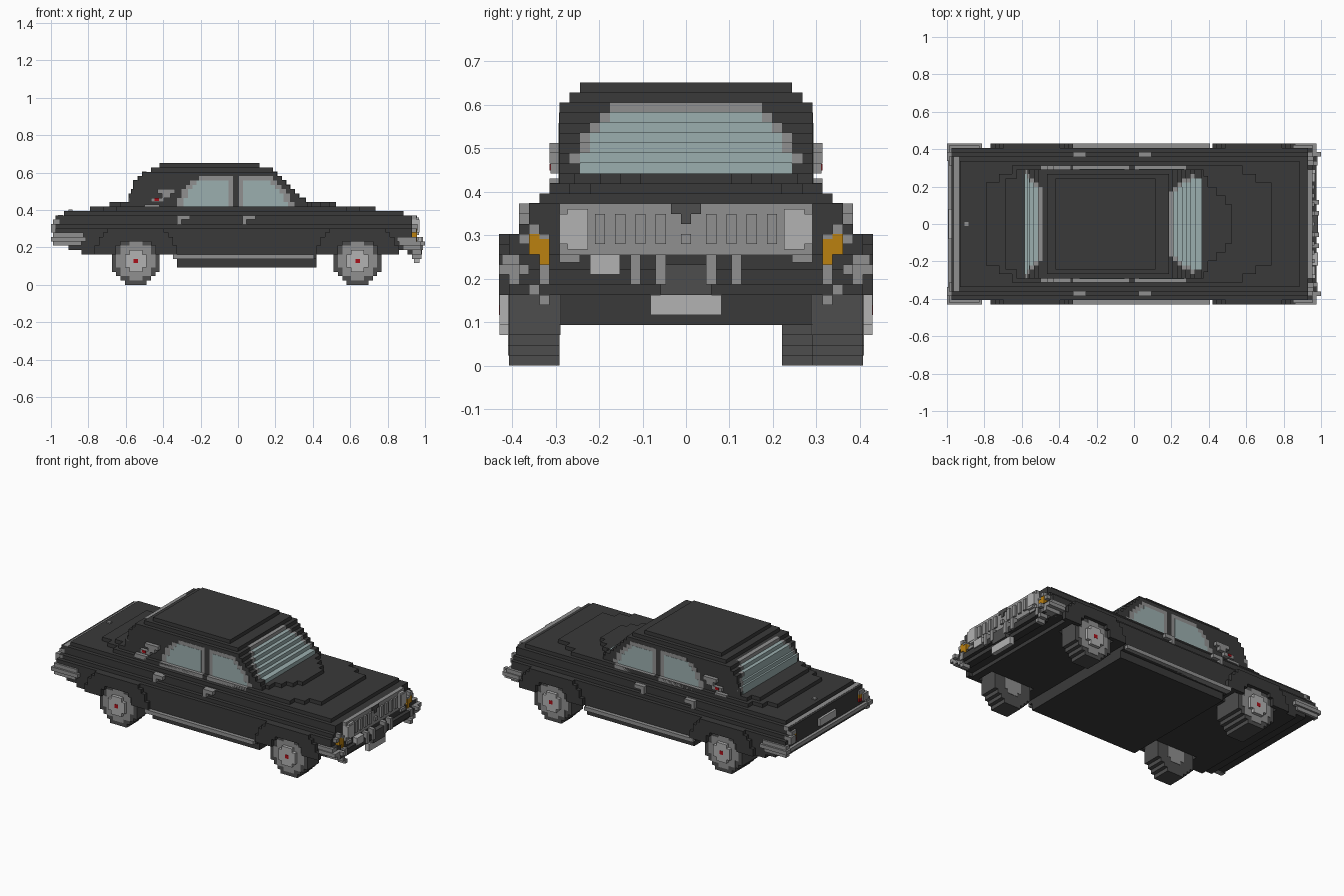
import bpy, bmesh
from mathutils import Matrix, Vector

if "Cube" in bpy.data.objects:
    bpy.data.objects.remove(bpy.data.objects["Cube"])

U = 1 / 43  # one voxel


def material(name, r, g, b):
    m = bpy.data.materials.new(name)
    m.diffuse_color = (r, g, b, 1)
    m.use_nodes = True
    m.node_tree.nodes["Principled BSDF"].inputs["Base Color"].default_value = m.diffuse_color
    return m


BLACK = material("black_paint", .042, .042, .042)
RUBBER = material("rubber", .075, .075, .075)
CHROME = material("chrome", .28, .28, .28)
LIGHT = material("pale_metal", .45, .45, .45)
GLASS = material("glass", .33, .43, .43)
AMBER = material("amber", .5, .22, .005)
RED = material("red", .4, .005, .01)


def part(name, boxes, mat, mirror=False):
    """Boxes are (x0, x1, y0, y1, z0, z1) in voxels; mirror repeats them on -y."""
    bm = bmesh.new()
    for x0, x1, y0, y1, z0, z1 in boxes:
        for a, b in ([(y0, y1), (-y1, -y0)] if mirror else [(y0, y1)]):
            c = Vector(((x0 + x1) / 2, (a + b) / 2, (z0 + z1) / 2)) * U
            s = Vector((x1 - x0, b - a, z1 - z0, 43)) * U
            bmesh.ops.create_cube(bm, size=1, matrix=Matrix.Translation(c) @ Matrix.Diagonal(s))
    me = bpy.data.meshes.new(name)
    bm.to_mesh(me)
    bm.free()
    me.materials.append(mat)
    ob = bpy.data.objects.new(name, me)
    bpy.context.collection.objects.link(ob)
    return ob


def layer(x0, x1, hw, z0, z1):
    return (x0, x1, -hw, hw, z0, z1)


AXLES = (-23.5, 27.5)
# z level: (outer half length, opening half length) of the wheel arches
ARCH = {7: (9.5, 4.5), 8: (9.5, 4.5), 9: (8.5, 3.5), 10: (8.5, 0), 11: (7.5, 0), 12: (6.5, 0)}
WELL = {7: 6.5, 8: 6.5, 9: 5.5, 10: 4.5}
ENDS = {7: (-36, 36), 8: (-39, 39), 9: (-42, 41), 10: (-42, 41)}

# Lower body, stacked layers with open wheel wells
body = [layer(-14, 18, 16.5, 4, 6), layer(-15, 18, 17.5, 6, 7),
        layer(-42, 40, 17.5, 11, 13), layer(-42, 40, 16.5, 13, 14),
        layer(-42, 40, 15.5, 14, 16)]
for z, (a, b) in ENDS.items():
    gap = WELL[z]
    body.append(layer(a, b, 12.4, z, z + 1))
    stops = [a, AXLES[0] - gap, AXLES[0] + gap, AXLES[1] - gap, AXLES[1] + gap, b]
    for i in (0, 2, 4):
        body.append(layer(stops[i], stops[i + 1], 17.5, z, z + 1))
part("lower_body", body, BLACK)

# Hood and trunk steps with rounded ends
part("hood_and_trunk", [
    layer(-40, 38, 14.5, 16, 17),
    layer(-28, 25, 13.5, 17, 18), layer(-31, 28, 11.5, 17, 18), layer(-34, 31.6, 9.5, 17, 18),
    layer(-27, -24, 12.5, 18, 19), layer(-29.5, -24, 10.5, 18, 19),
    layer(12, 17, 11, 18, 19), layer(12, 19, 8.5, 18, 19),
    layer(12, 21, 6.5, 18, 19), layer(12, 22.5, 4.5, 18, 19)], BLACK)

# Wheel arch flares
flares = []
for c in AXLES:
    for z, (o, i) in ARCH.items():
        if i:
            flares += [(c - o, c - i, 17.4, 18.5, z, z + 1), (c + i, c + o, 17.4, 18.5, z, z + 1)]
        else:
            flares.append((c - o, c + o, 17.4, 18.5, z, z + 1))
part("wheel_arches", flares, BLACK, True)

# Cabin layers: z, rear x, front x, half width
CABIN = [(18, -25, 16, 12.5), (19, -25, 15.5, 12.5), (20, -25, 14, 12.5), (21, -24.5, 13, 12.5),
         (22, -24, 12, 12.5), (23, -24, 11, 12.5), (24, -23, 10, 12.5), (25, -22, 9, 12.5),
         (26, -20, 8, 11.5), (27, -18, 5, 10.5)]
part("cabin", [layer(a, b, h, z, z + 1) for z, a, b, h in CABIN], BLACK)

# Front and rear windows follow the cabin steps
WIDTH = {19: 10.5, 20: 11.5, 21: 10.5, 22: 10.5, 23: 9.5, 24: 8.5, 25: 7.5}
frames, panes = [], []
for z, a, b, h in CABIN:
    if z in WIDTH:
        w = WIDTH[z]
        frames += [layer(b - 1.5, b + .06, w, z, z + 1.03), layer(a - .06, a + 1, w + 1, z, z + 1.03)]
        if z < 25:
            g = w - (0 if z == 19 else 1)
            panes += [layer(b - 1.5, b + .12, g, z, z + 1.06), layer(a - .12, a + 1, g + 1, z, z + 1.06)]
part("end_window_frames", frames, CHROME)
part("end_window_glass", panes, GLASS)

# Side windows
REAR_EDGE = [-14, -14, -14, -13, -13, -12, -11, -9]
FRONT_EDGE = [12, 13, 12, 12, 11, 10, 9, 8]
frames, panes = [], []
for i, (r, f) in enumerate(zip(REAR_EDGE, FRONT_EDGE)):
    z = 17 + i
    frames += [(r, -1.2, 12, 12.55, z, z + 1), (.2, f, 12, 12.55, z, z + 1)]
    if 0 < i < 7:
        panes += [(r + 1.5, -2.2, 12, 12.6, z, z + 1), (1.2, f - 1.5, 12, 12.6, z, z + 1)]
frames += [(-14, -1.2, 12, 13.5, 17, 18.05), (.2, 12, 12, 13.5, 17, 18.05)]
part("side_window_frames", frames, CHROME, True)
part("side_window_glass", panes, GLASS, True)

# Rear pillar ornament
part("pillar_ornament", [(-18.5, -14.5, 12, 13.5, 21, 22), (-20, -17, 12, 13.4, 19, 20),
                         (-17.5, -15.5, 12, 13.5, 20, 21), (-21.5, -18, 12, 13.5, 17.5, 18.5)], CHROME, True)
part("ornament_centre", [(-19.2, -18.2, 12, 13.5, 19.3, 19.95)], RED, True)

# Door handles and sill trims
part("door_handles", [(x, x + 3, 15, 16.5, 15, 16) for x in (-14, 1)]
     + [(x, x + 1, 15, 16.5, 14, 15) for x in (-14, 1)], CHROME, True)
part("sill_trim", [(-15, 17.5, 17, 18.5, 6, 7)], CHROME, True)


# Wheels: stepped discs
def disc(cx, rows, y0, y1, z=5.5):
    n = len(rows)
    return [(cx - w / 2, cx + w / 2, y0, y1, z - n / 2 + i, z + 1 - n / 2 + i) for i, w in enumerate(rows)]


tyres, rims, hubs, caps = [], [], [], []
for c in AXLES:
    tyres += disc(c, [5, 7, 9, 11, 11, 11, 11, 11, 9, 7, 5], 12.5, 17.5)
    rims += disc(c, [3, 7, 7, 9, 9, 9, 7, 7, 3], 17, 17.6)
    rims += disc(c, [3, 5, 5, 5, 3], 12.4, 13)
    hubs += disc(c, [3, 5, 5, 5, 3], 17.5, 18.45)
    caps += [(c - .5, c + .5, 17.5, 18.5, 5, 6)]
part("tyres", tyres, RUBBER, True)
part("rims", rims, CHROME, True)
part("hubs", hubs, LIGHT, True)
part("hub_centres", caps, RED, True)
part("inner_rear_tyre", disc(AXLES[0], [5, 7, 9, 11, 11, 11, 11], 9.5, 12.5, 3.5), RUBBER)

# Grille with raised slats
part("grille", [layer(40, 41, 12.5, 11, 16)], CHROME)
part("grille_slats", [(41, 41.5, y - .5, y + .5, 12, 15) for y in (-8.5, -6.5, -4.5, -2.5, 2.5, 4.5, 6.5, 8.5)]
     + [(41, 41.5, -.5, .5, 12, 13)], CHROME)
part("grille_notch", [layer(41, 41.2, 1.5, 15, 16), layer(41, 41.2, .5, 14, 15)], RUBBER)
part("headlights", [(40, 41.7, 10.2, 12.5, 12, 15), (40, 41.6, 9.7, 11.7, 11.5, 15.5)], LIGHT, True)
part("front_indicators", [(40, 41.2, 13.5, 15.5, 11, 12.5), (40, 41.2, 14.5, 15.5, 12, 13),
                          (40, 41.2, 13.5, 14.5, 10, 11)], AMBER, True)
part("indicator_frames", [(39, 41.3, 14.5, 15.5, 13, 14), (40, 41, 15.5, 16.5, 12, 13),
                          (39, 41.3, 13.5, 14.5, 12.5, 13)], CHROME, True)

# Front bumper, guards, lamps and plate
part("front_bumper", [layer(39, 41, 14.5, 7, 8), layer(41, 42, 16.5, 8, 9.5)], BLACK)
part("bumper_corners", [(37, 42, 16.5, 18.5, 9, 10), (36.5, 41, 16.5, 18.2, 10, 11),
                        (38, 42, 15.5, 17.5, 8, 9), (41, 43, 15.5, 16.5, 9, 10),
                        (40, 42.2, 13.5, 14.5, 6, 7), (41, 42.2, 13.5, 14.5, 8, 10),
                        (40, 42.2, 14.5, 15.5, 7, 8)], CHROME, True)
part("bumper_guards", [(41, 42.5, 4.5, 5.5, 8, 11), (41, 42.5, 2, 3, 8, 11),
                       (40, 41.5, 10.5, 12.5, 10.2, 11)], CHROME, True)
part("lower_intake", [layer(40, 42.3, 2.5, 7, 10)], RUBBER)
part("fog_light", [(41, 42.3, -9.5, -6.5, 9, 11)], LIGHT)
part("front_plate", [layer(40.5, 41.7, 3.5, 5, 7)], LIGHT)

# Rear bumper, lamps, trim and plate
part("rear_bumper", [(-43, -35, 16.5, 18.5, 10, 11), (-42.5, -36, 16.5, 18, 9, 10),
                     (-42.5, -35.5, 16.5, 18, 11, 12)], CHROME, True)
part("rear_bumper_bar", [layer(-42.8, -41.5, 17, 10, 11)], CHROME)
part("tail_light_frames", [(-43, -41, 14.5, 16.5, 12, 14), (-42.5, -41, 13.5, 15.5, 14, 15)], CHROME, True)
part("tail_lamps", [(-42.5, -41, 13.5, 14.5, 13, 14)], AMBER, True)
part("tail_reflectors", [(-42.5, -41, 13.5, 14.5, 12, 13)], RED, True)
part("trunk_trim", [layer(-41.4, -40.2, 15.5, 15, 16.05)], CHROME)
part("rear_plate", [layer(-42.6, -41.5, 3.5, 12, 14)], LIGHT)
part("trunk_handle", [layer(-39, -38, .5, 16.5, 17.3)], CHROME)
